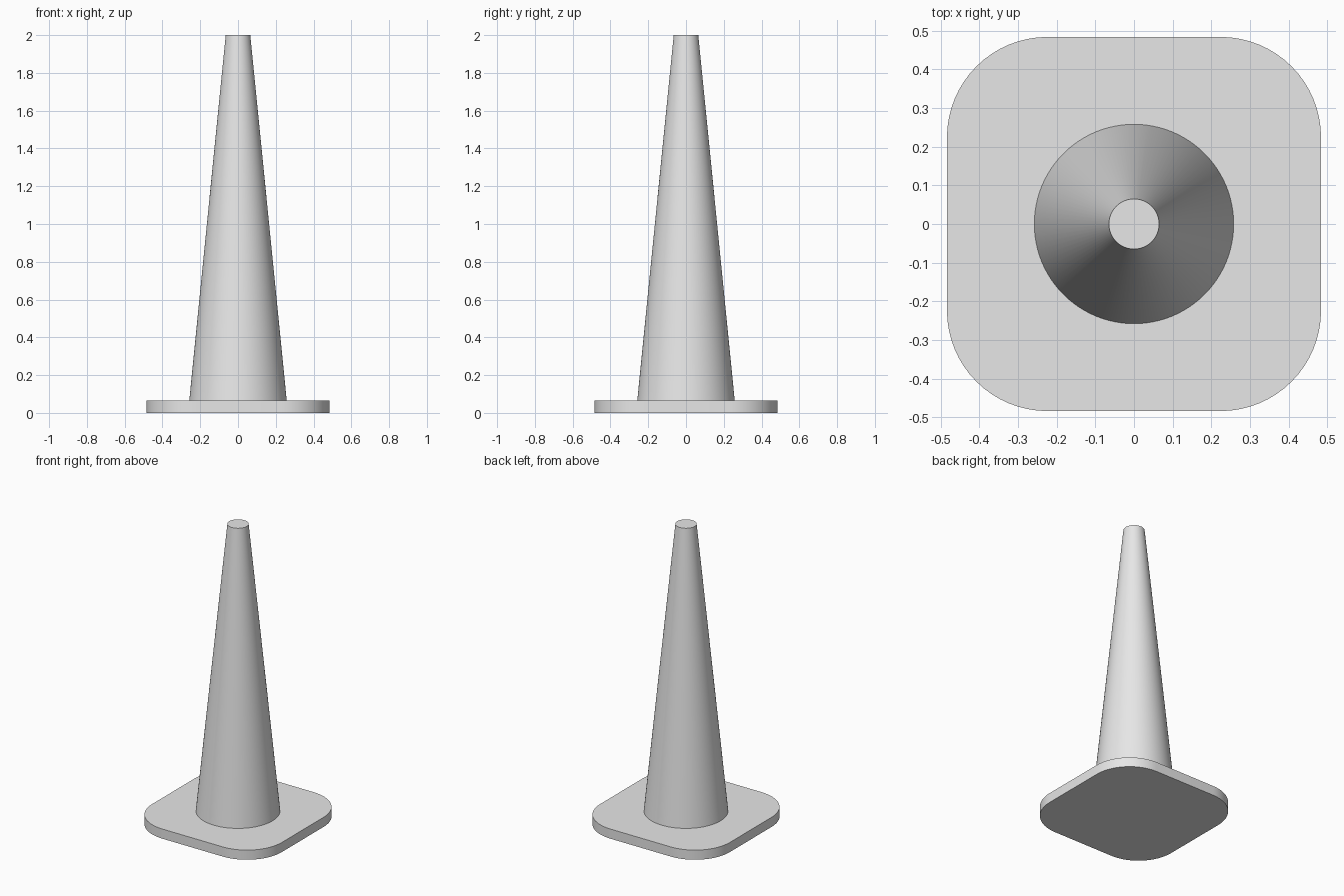
import bpy
import bmesh
import math

cube = bpy.data.objects.get("Cube")
if cube:
    bpy.data.objects.remove(cube, do_unlink=True)

grey = bpy.data.materials.new("light grey")
grey.use_nodes = True
grey.diffuse_color = (0.8, 0.8, 0.8, 1)
grey.node_tree.nodes["Principled BSDF"].inputs["Base Color"].default_value = grey.diffuse_color

BASE_HALF = 0.484
BASE_HEIGHT = 0.065
CORNER_RADIUS = 0.26
HEIGHT = 2.0


def finish(bm, name):
    """Turn a bmesh into a smooth-shaded object with sharp rims."""
    mesh = bpy.data.meshes.new(name)
    bm.to_mesh(mesh)
    bm.free()
    mesh.materials.append(grey)
    obj = bpy.data.objects.new(name, mesh)
    bpy.context.collection.objects.link(obj)
    bpy.ops.object.select_all(action="DESELECT")
    obj.select_set(True)
    bpy.context.view_layer.objects.active = obj
    bpy.ops.object.shade_smooth_by_angle(angle=math.radians(30))
    return obj


# Base plate: a square slab with rounded vertical corners
bm = bmesh.new()
bmesh.ops.create_cube(bm, size=1)
bmesh.ops.scale(bm, verts=bm.verts, vec=(2 * BASE_HALF, 2 * BASE_HALF, BASE_HEIGHT))
bmesh.ops.translate(bm, verts=bm.verts, vec=(0, 0, BASE_HEIGHT / 2))
uprights = [e for e in bm.edges if abs(e.verts[0].co.z - e.verts[1].co.z) > 0.01]
bmesh.ops.bevel(bm, geom=uprights, offset=CORNER_RADIUS, offset_type="OFFSET",
                segments=16, profile=0.5, affect="EDGES")
finish(bm, "base_plate")

# Tapered body with a flat closed tip
bm = bmesh.new()
bmesh.ops.create_cone(bm, cap_ends=True, segments=96, radius1=0.258,
                      radius2=0.065, depth=HEIGHT - BASE_HEIGHT)
bmesh.ops.translate(bm, verts=bm.verts, vec=(0, 0, (HEIGHT + BASE_HEIGHT) / 2))
finish(bm, "cone_body")
